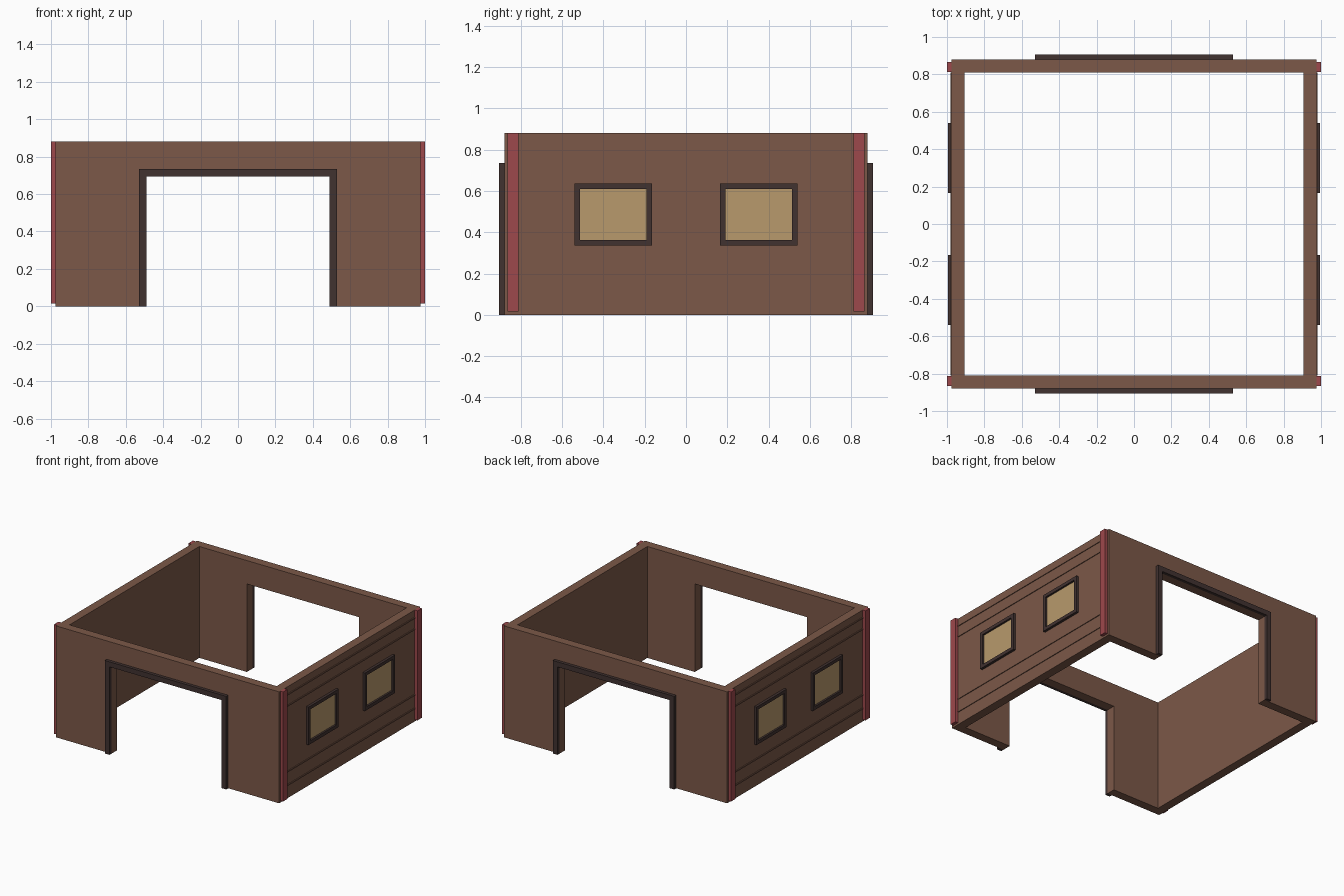
import bpy
import bmesh

cube = bpy.data.objects.get("Cube")
if cube:
    bpy.data.objects.remove(cube, do_unlink=True)


def material(name, color):
    m = bpy.data.materials.new(name)
    m.use_nodes = True
    m.diffuse_color = (*color, 1)
    bsdf = next(n for n in m.node_tree.nodes if n.type == 'BSDF_PRINCIPLED')
    bsdf.inputs["Base Color"].default_value = (*color, 1)
    return m


BROWN = material("brown wall", (0.20, 0.098, 0.065))
RED = material("red post", (0.34, 0.065, 0.072))
DARK = material("dark frame", (0.053, 0.032, 0.03))
TAN = material("tan pane", (0.48, 0.32, 0.15))


def finish(name, bm, mat):
    bmesh.ops.recalc_face_normals(bm, faces=bm.faces)
    mesh = bpy.data.meshes.new(name)
    bm.to_mesh(mesh)
    bm.free()
    mesh.materials.append(mat)
    obj = bpy.data.objects.new(name, mesh)
    bpy.context.collection.objects.link(obj)
    return obj


def box(name, xs, ys, zs, mat):
    """Box between the low and high limit on each axis."""
    bm = bmesh.new()
    bmesh.ops.create_cube(bm, size=1)
    for v in bm.verts:
        v.co = [r[0] if c < 0 else r[1] for c, r in zip(v.co, (xs, ys, zs))]
    return finish(name, bm, mat)


def span(sign, a, b):
    return sorted((sign * a, sign * b))


def arch(name, half, top, inner, inner_top, ys, mat):
    """Upright wall or frame with a doorway, extruded along y."""
    outline = [(-half, 0), (-half, top), (half, top), (half, 0),
               (inner, 0), (inner, inner_top), (-inner, inner_top), (-inner, 0)]
    bm = bmesh.new()
    face = bm.faces.new([bm.verts.new((x, ys[0], z)) for x, z in outline])
    new = bmesh.ops.extrude_face_region(bm, geom=[face])["geom"]
    verts = [g for g in new if isinstance(g, bmesh.types.BMVert)]
    bmesh.ops.translate(bm, verts=verts, vec=(0, ys[1] - ys[0], 0))
    return finish(name, bm, mat)


HEIGHT = 0.88

# End walls with doorways and their door frames
for s, end in ((-1, "front"), (1, "back")):
    arch(end + "_wall", 0.975, HEIGHT, 0.49, 0.695, span(s, 0.81, 0.88), BROWN)
    arch(end + "_door_frame", 0.53, 0.735, 0.49, 0.695, span(s, 0.88, 0.905), DARK)

# Side walls with trim strips, windows and corner posts
for s, side in ((1, "left"), (-1, "right")):
    box(side + "_wall", span(s, 0.905, 0.975), (-0.81, 0.81), (0, HEIGHT), BROWN)
    for i, z in enumerate((0.105, 0.212, 0.731, 0.82)):
        box(f"{side}_trim_{i + 1}", span(s, 0.975, 0.981), (-0.81, 0.81),
            (z - 0.005, z + 0.005), BROWN)
    for t, end in ((-1, "front"), (1, "back")):
        name = f"{side}_{end}"
        box(name + "_post", span(s, 0.972, 1), span(t, 0.812, 0.865),
            (0.015, HEIGHT), RED)
        box(name + "_window_pane", span(s, 0.975, 0.98), span(t, 0.19, 0.515),
            (0.36, 0.61), TAN)
        x = span(s, 0.975, 0.995)
        for part, z in (("sill", (0.335, 0.362)), ("head", (0.609, 0.635))):
            box(f"{name}_window_{part}", x, span(t, 0.165, 0.54), z, DARK)
        for part, y in (("inner_jamb", (0.165, 0.191)), ("outer_jamb", (0.514, 0.54))):
            box(f"{name}_window_{part}", x, span(t, *y), (0.362, 0.609), DARK)
